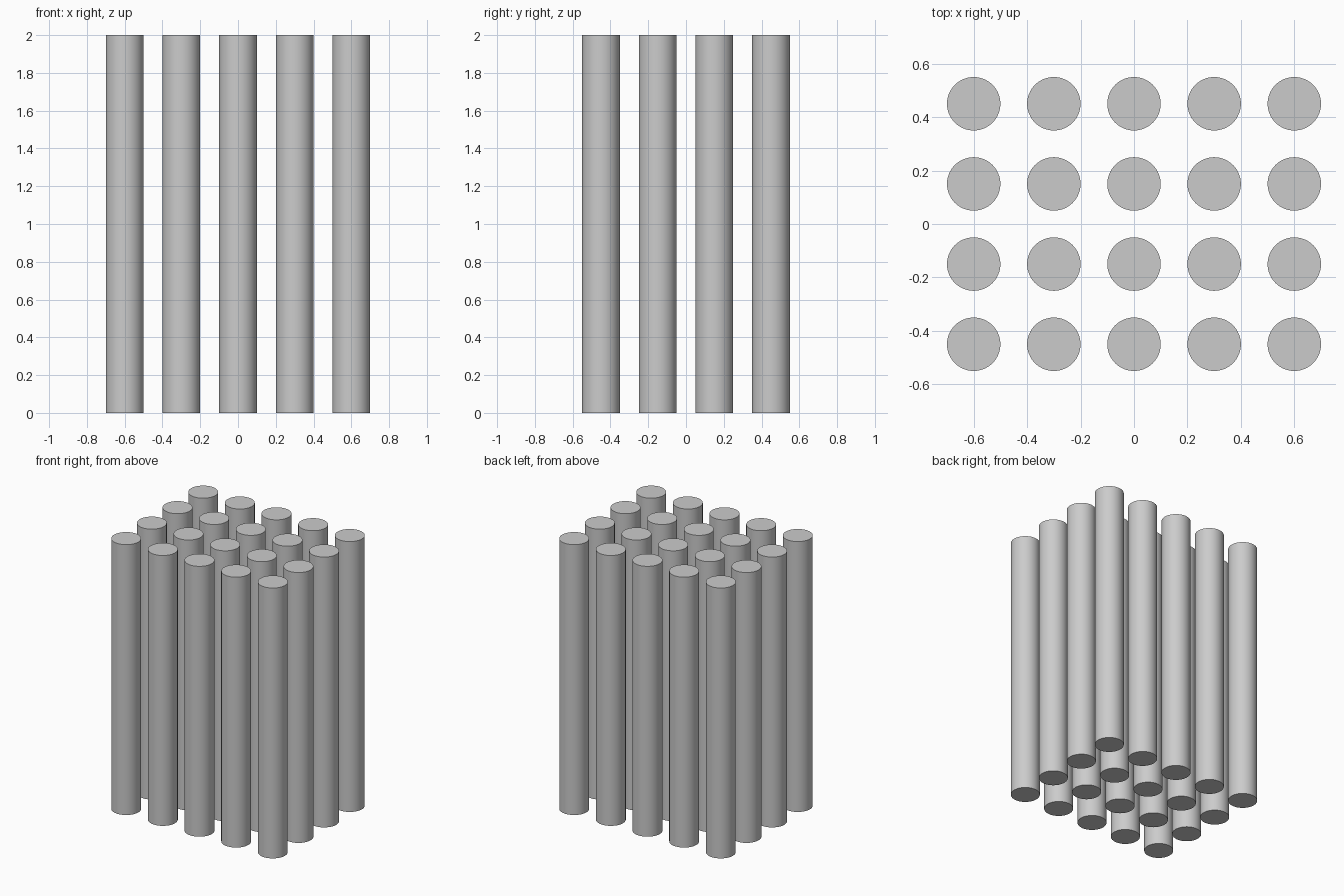
import bpy
import math

cube = bpy.data.objects.get("Cube")
if cube:
    bpy.data.objects.remove(cube, do_unlink=True)

COLUMNS, ROWS = 5, 4
SPACING, RADIUS, HEIGHT = 0.3, 0.1, 2.0

# Plain grey for every rod
grey = bpy.data.materials.new("grey")
grey.use_nodes = True
colour = (0.6, 0.6, 0.6, 1)
grey.diffuse_color = colour
grey.node_tree.nodes["Principled BSDF"].inputs["Base Color"].default_value = colour

# One round rod with flat caps
bpy.ops.mesh.primitive_cylinder_add(vertices=64, radius=RADIUS, depth=HEIGHT)
first = bpy.context.object
first.data.name = "rod"
first.data.materials.append(grey)
bpy.ops.object.shade_smooth_by_angle(angle=math.radians(30))

# Even grid of upright rods sharing the same mesh
for row in range(ROWS):
    for column in range(COLUMNS):
        rod = first
        if row or column:
            rod = first.copy()
            bpy.context.collection.objects.link(rod)
        rod.name = f"rod_row{row + 1}_column{column + 1}"
        rod.location = (
            (column - (COLUMNS - 1) / 2) * SPACING,
            (row - (ROWS - 1) / 2) * SPACING,
            HEIGHT / 2,
        )
